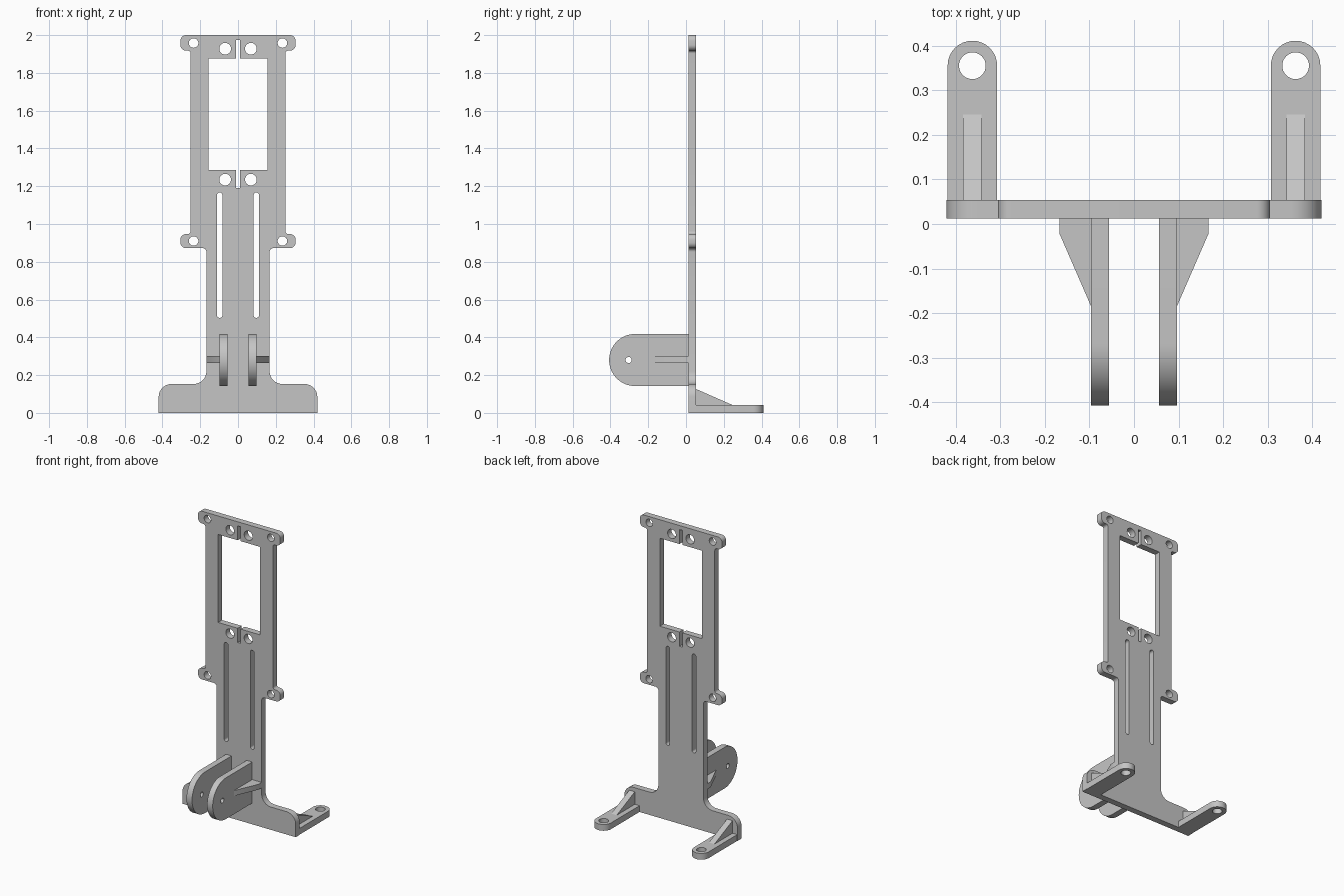
import bpy, bmesh, math
from mathutils import Vector

if "Cube" in bpy.data.objects:
    bpy.data.objects.remove(bpy.data.objects["Cube"])

grey = bpy.data.materials.new("plain grey")
grey.use_nodes = True
colour = (0.56, 0.56, 0.56, 1)
grey.diffuse_color = colour
grey.node_tree.nodes["Principled BSDF"].inputs["Base Color"].default_value = colour

FRONT, BACK = 0.012, 0.054  # faces of the upright plate


def rounded(corners, steps=8):
    """Closed outline from (a, b, radius) corners, each filleted."""
    out = []
    for i, (a, b, r) in enumerate(corners):
        p = Vector((a, b))
        if r == 0:
            out.append(p)
            continue
        before = (Vector(corners[i - 1][:2]) - p).normalized()
        after = (Vector(corners[(i + 1) % len(corners)][:2]) - p).normalized()
        middle = (before + after).normalized()
        half = before.angle(after) / 2
        centre = p + middle * r / math.sin(half)
        reach = r / math.tan(half)
        start = (p + before * reach - centre).normalized()
        end = (p + after * reach - centre).normalized()
        for k in range(steps + 1):
            out.append(centre + start.slerp(end, k / steps).normalized() * r)
    return [p for i, p in enumerate(out) if (p - out[i - 1]).length > 1e-4]


def box(a, b, wide, tall, r=0):
    return rounded([(a + i * wide, b + j * tall, r)
                    for i, j in ((-1, -1), (1, -1), (1, 1), (-1, 1))])


def circle(a, b, r):
    return box(a, b, r, r, r)


def slab(name, loops, place, low, high):
    """Fill an outline with holes and extrude it; place maps (a, b, depth) to xyz."""
    bm = bmesh.new()
    edges = []
    for loop in loops:
        verts = [bm.verts.new(place(p[0], p[1], low)) for p in loop]
        edges += [bm.edges.new((verts[i - 1], verts[i])) for i in range(len(verts))]
    bmesh.ops.triangle_fill(bm, edges=edges, use_beauty=True)
    ext = bmesh.ops.extrude_face_region(bm, geom=bm.faces[:])
    moved = [g for g in ext["geom"] if isinstance(g, bmesh.types.BMVert)]
    bmesh.ops.translate(bm, verts=moved,
                        vec=Vector(place(0, 0, high)) - Vector(place(0, 0, low)))
    bmesh.ops.recalc_face_normals(bm, faces=bm.faces[:])
    mesh = bpy.data.meshes.new(name)
    bm.to_mesh(mesh)
    bm.free()
    mesh.materials.append(grey)
    obj = bpy.data.objects.new(name, mesh)
    bpy.context.collection.objects.link(obj)
    bpy.ops.object.select_all(action="DESELECT")
    obj.select_set(True)
    bpy.context.view_layer.objects.active = obj
    bpy.ops.object.shade_smooth_by_angle(angle=math.radians(30))


# Upright plate: half outline mirrored, with its holes
half = [(0.42, 0, 0), (0.42, 0.153, 0.068), (0.167, 0.153, 0.068),
        (0.167, 0.872, 0.02), (0.305, 0.872, 0.03), (0.305, 0.947, 0.03),
        (0.251, 0.947, 0.015), (0.251, 1.918, 0.015), (0.305, 1.918, 0.03),
        (0.305, 2, 0.03)]
outline = rounded(half + [(-a, b, r) for a, b, r in reversed(half)])
# Window with a narrow slit above and below
side = [(0.011, 1.19, 0), (0.011, 1.286, 0), (0.156, 1.286, 0),
        (0.156, 1.876, 0), (0.011, 1.876, 0), (0.011, 1.973, 0)]
window = rounded(side + [(-a, b, r) for a, b, r in reversed(side)])
holes = [window]
for s in (1, -1):
    holes += [circle(s * 0.235, z, 0.025) for z in (0.91, 1.958)]
    holes += [circle(s * 0.068, z, 0.031) for z in (1.235, 1.928)]
    holes.append(box(s * 0.097, 0.835, 0.014, 0.332, 0.014))
slab("upright_plate", [outline] + holes, lambda a, b, d: (a, d, b), FRONT, BACK)

for s, label in ((1, "left"), (-1, "right")):
    def from_side(a, b, d):
        return (s * d, a, b)

    def from_top(a, b, d):
        return (s * a, b, d)

    # Hinge lug with rounded nose and pin hole
    lug = rounded([(FRONT, 0.142, 0), (FRONT, 0.418, 0),
                   (-0.407, 0.418, 0.138), (-0.407, 0.142, 0.138)], 16)
    slab(label + "_hinge_lug", [lug, circle(-0.304, 0.28, 0.016)],
         from_side, 0.056, 0.097)
    # Gusset bracing the lug
    slab(label + "_lug_gusset",
         [rounded([(0.097, FRONT, 0), (0.167, FRONT, 0),
                   (0.167, -0.022, 0), (0.097, -0.183, 0)])],
         from_top, 0.264, 0.3)
    # Foot tab with rounded end and screw hole
    foot = rounded([(0.307, BACK, 0), (0.418, BACK, 0),
                    (0.418, 0.411, 0.0555), (0.307, 0.411, 0.0555)])
    slab(label + "_foot_tab", [foot, circle(0.3625, 0.355, 0.03)],
         from_top, 0, 0.042)
    # Sloping rib on the foot
    slab(label + "_foot_rib",
         [rounded([(BACK, 0.04, 0), (0.25, 0.04, 0), (BACK, 0.126, 0)])],
         from_side, 0.342, 0.383)
